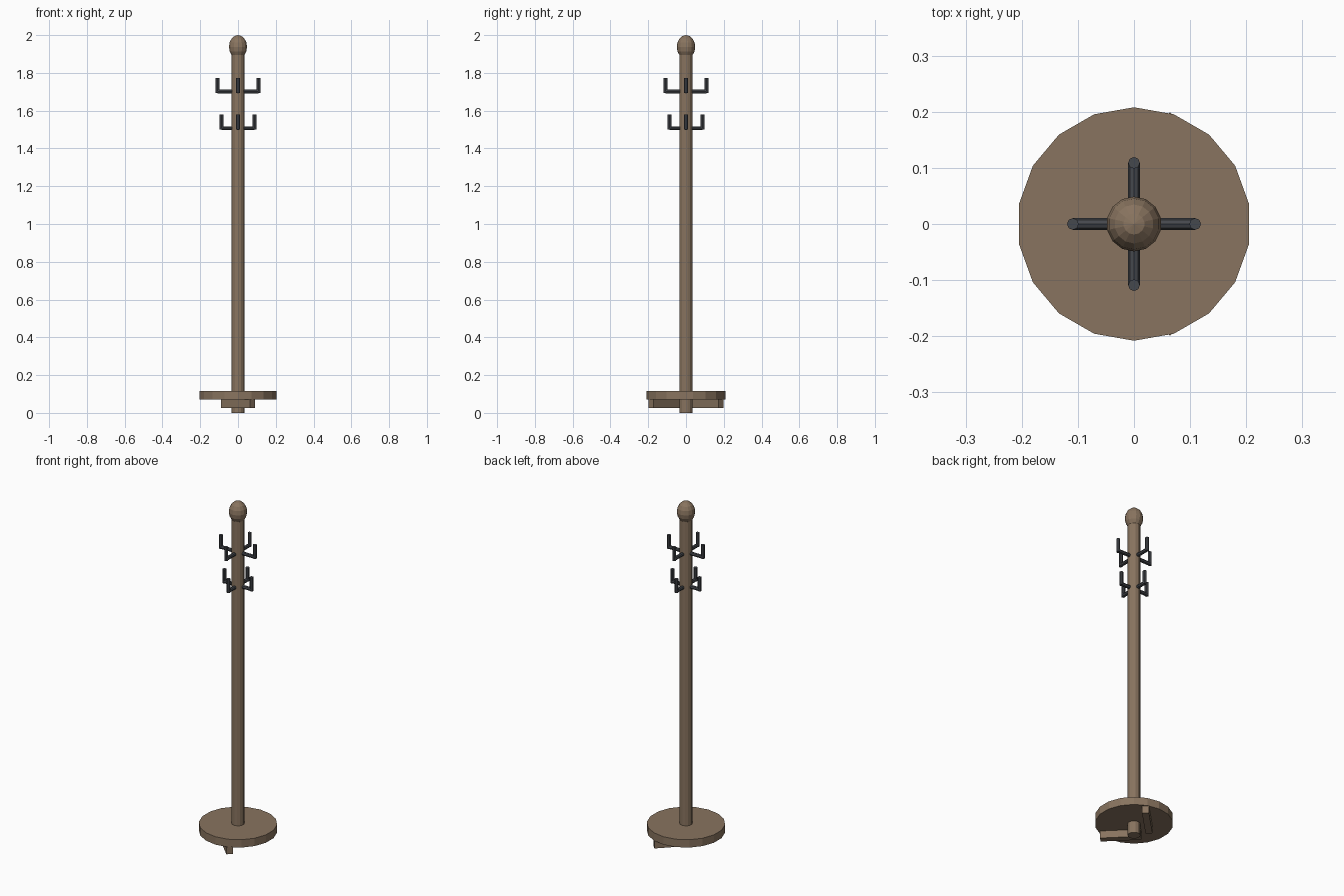
import bpy
from math import radians, cos, sin, pi

if "Cube" in bpy.data.objects:
    bpy.data.objects.remove(bpy.data.objects["Cube"])


def material(name, color):
    m = bpy.data.materials.new(name)
    m.diffuse_color = (*color, 1)
    m.use_nodes = True
    m.node_tree.nodes["Principled BSDF"].inputs["Base Color"].default_value = m.diffuse_color
    return m


wood = material("wood", (0.25, 0.175, 0.115))
metal = material("dark_metal", (0.06, 0.065, 0.075))


def finish(name, mat):
    ob = bpy.context.object
    ob.name = name
    ob.data.materials.append(mat)
    return ob


def cylinder(name, mat, radius, length, loc, sides, rot=(0, 0, 0)):
    bpy.ops.mesh.primitive_cylinder_add(vertices=sides, radius=radius, depth=length,
                                        location=loc, rotation=rot)
    return finish(name, mat)


# Pole and round base plate
cylinder("pole", wood, 0.034, 1.92, (0, 0, 0.96), 14)
cylinder("base_plate", wood, 0.208, 0.046, (0, 0, 0.093), 18)

# Egg-shaped finial
bpy.ops.mesh.primitive_uv_sphere_add(segments=14, ring_count=8, radius=1,
                                     location=(0, 0, 1.938))
finish("finial", wood).scale = (0.049, 0.049, 0.062)

# Two slanted foot bars under the plate
for side, label in ((1, "back"), (-1, "front")):
    bpy.ops.mesh.primitive_cube_add(size=1, location=(0, side * 0.109, 0.049),
                                    rotation=(0, 0, side * radians(45)))
    finish(label + "_foot_bar", wood).scale = (0.218, 0.037, 0.044)

# Two tiers of four L-shaped hooks
for tier, z, reach in (("upper", 1.702, 0.109), ("lower", 1.507, 0.088)):
    for i in range(4):
        a = i * pi / 2
        c, s = cos(a), sin(a)
        cylinder(f"{tier}_hook_arm_{i + 1}", metal, 0.0105, reach,
                 (c * reach / 2, s * reach / 2, z), 8, (0, pi / 2, a))
        cylinder(f"{tier}_hook_tip_{i + 1}", metal, 0.0105, 0.08,
                 (c * reach, s * reach, z + 0.032), 8)
